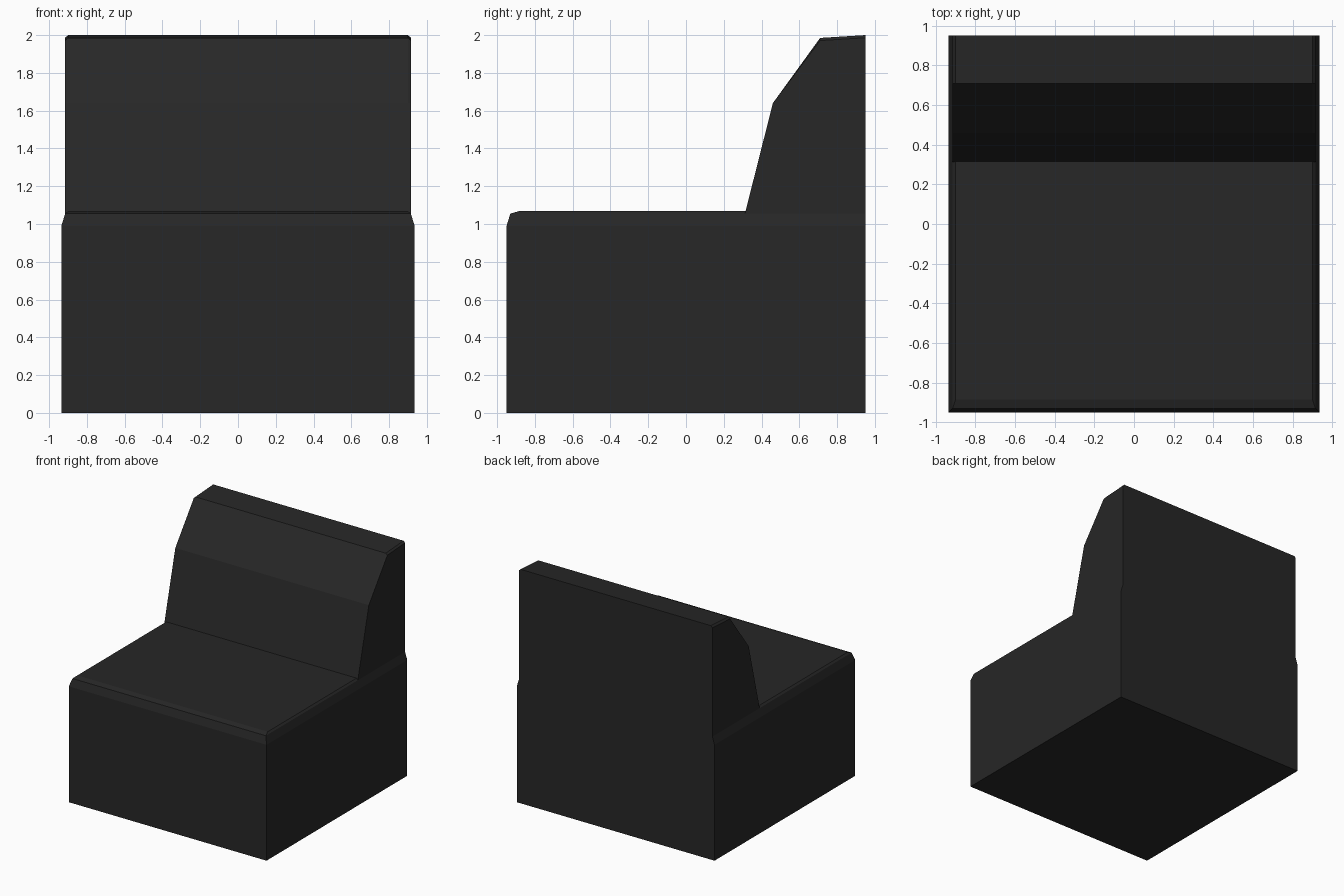
import bpy, bmesh

if "Cube" in bpy.data.objects:
    bpy.data.objects.remove(bpy.data.objects["Cube"])

mat = bpy.data.materials.new("charcoal fabric")
mat.diffuse_color = (0.02, 0.02, 0.02, 1)
mat.use_nodes = True
mat.node_tree.nodes["Principled BSDF"].inputs["Base Color"].default_value = mat.diffuse_color


def finish(name, bm):
    bmesh.ops.recalc_face_normals(bm, faces=bm.faces)
    me = bpy.data.meshes.new(name)
    bm.to_mesh(me)
    bm.free()
    me.materials.append(mat)
    ob = bpy.data.objects.new(name, me)
    bpy.context.collection.objects.link(ob)
    return ob


def loft(name, rings, keep=lambda f: True):
    """Skin a stack of equal-length rings, cap both ends, drop hidden faces."""
    bm = bmesh.new()
    vs = [[bm.verts.new(p) for p in r] for r in rings]
    n = len(rings[0])
    for a, b in zip(vs, vs[1:]):
        for i in range(n):
            j = (i + 1) % n
            bm.faces.new((a[i], a[j], b[j], b[i]))
    bm.faces.new(vs[0])
    bm.faces.new(vs[-1])
    bmesh.ops.recalc_face_normals(bm, faces=bm.faces)
    drop = [f for f in bm.faces if not keep(f)]
    if drop:
        bmesh.ops.delete(bm, geom=drop, context='FACES_ONLY')
    return finish(name, bm)


# Seat block: stacked rectangles (half width, front y, z) with a soft top edge
BACK = 0.95
levels = [(0.935, -0.95, 0), (0.935, -0.95, 0.99),
          (0.915, -0.93, 1.055), (0.90, -0.885, 1.068)]
loft("seat", [[(-w, f, z), (w, f, z), (w, BACK, z), (-w, BACK, z)]
              for w, f, z in levels])

# Backrest: side profile swept across x, top edge slightly chamfered at the ends
profile = [(0.312, 1.055), (0.46, 1.64), (0.71, 1.985), (0.95, 2.0), (0.95, 1.055)]


def section(x, lower):
    return [(x, y, z - (lower if z > 1.9 else 0)) for y, z in profile]


loft("backrest",
     [section(-0.915, 0.014), section(-0.90, 0), section(0.90, 0), section(0.915, 0.014)],
     keep=lambda f: f.calc_center_median().z > 1.06)
